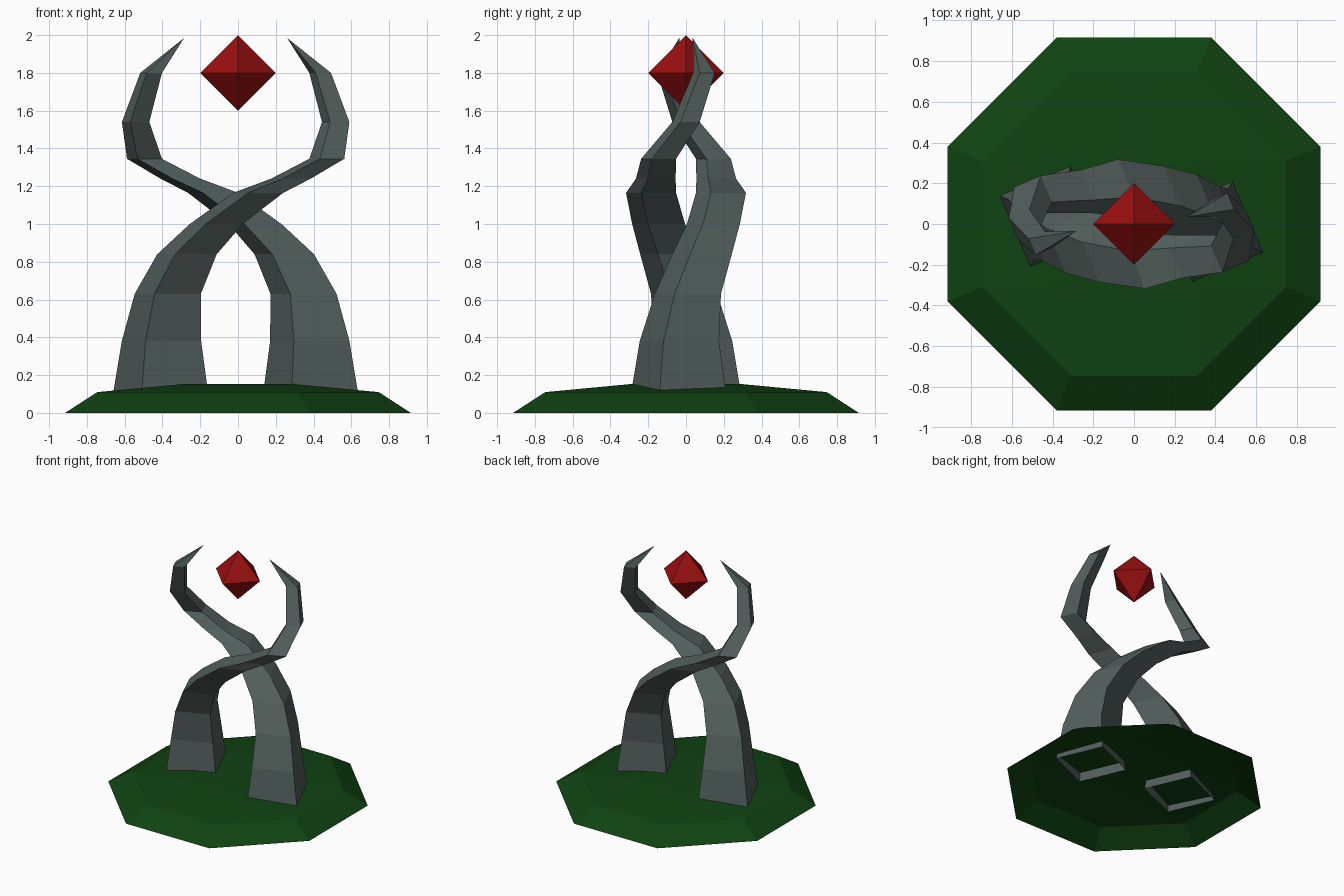
import bpy
import bmesh

cube = bpy.data.objects.get("Cube")
if cube:
    bpy.data.objects.remove(cube, do_unlink=True)


def make_material(name, rgb):
    mat = bpy.data.materials.new(name)
    mat.use_nodes = True
    color = (*rgb, 1)
    mat.diffuse_color = color
    bsdf = mat.node_tree.nodes["Principled BSDF"]
    bsdf.inputs["Base Color"].default_value = color
    bsdf.inputs["Roughness"].default_value = 0.9
    return mat


def make_object(name, bm, mat):
    mesh = bpy.data.meshes.new(name)
    bm.to_mesh(mesh)
    bm.free()
    mesh.materials.append(mat)
    obj = bpy.data.objects.new(name, mesh)
    bpy.context.collection.objects.link(obj)
    return obj


def bridge(bm, lower, upper):
    n = len(lower)
    for i in range(n):
        j = (i + 1) % n
        bm.faces.new((lower[i], lower[j], upper[j], upper[i]))


grass = make_material("dark green", (0.005, 0.055, 0.006))
stone = make_material("stone grey", (0.085, 0.115, 0.108))
ruby = make_material("deep red", (0.32, 0.005, 0.005))


# Faceted mound, open underneath
def octagon(bm, far, near, z):
    pts = [(far, -near), (far, near), (near, far), (-near, far)]
    pts += [(-x, -y) for x, y in pts]
    return [bm.verts.new((x, y, z)) for x, y in pts]


bm = bmesh.new()
rim = octagon(bm, 0.915, 0.38, 0)
shoulder = octagon(bm, 0.745, 0.31, 0.11)
bridge(bm, rim, shoulder)
crown = [bm.verts.new((x, y, 0.152))
         for x, y in ((0.3, -0.3), (0.3, 0.3), (-0.3, 0.3), (-0.3, -0.3))]
bm.faces.new(crown)
for i in range(4):
    a, b, c = (shoulder[(2 * i + k) % 8] for k in range(3))
    bm.faces.new((a, b, crown[(i + 1) % 4], crown[i]))
    bm.faces.new((b, c, crown[(i + 1) % 4]))
make_object("grass_mound", bm, grass)

# Twisting horns: level square sections as (x, y, z, width)
SECTIONS = [
    (-0.41, 0.04, 0.08, 0.51), (-0.405, 0.035, 0.38, 0.42),
    (-0.372, -0.01, 0.63, 0.35), (-0.27, -0.085, 0.84, 0.315),
    (-0.115, -0.145, 1.0, 0.28), (0.107, -0.185, 1.165, 0.265),
    (0.28, -0.16, 1.24, 0.21), (0.47, -0.145, 1.345, 0.185),
    (0.517, 0.0, 1.54, 0.145), (0.435, 0.095, 1.8, 0.115),
]
TIP = (0.26, 0.035, 1.985)
CORNERS = [(-0.2, -0.5), (0.5, -0.2), (0.2, 0.5), (-0.5, 0.2)]


def make_horn(name, turn):
    # A half turn about the shared axis gives the second horn
    def place(x, y, z):
        return (turn * (x + 0.0125) - 0.0125, turn * y, z)

    bm = bmesh.new()
    rings = [[bm.verts.new(place(x + w * u, y + w * v, z)) for u, v in CORNERS]
             for x, y, z, w in SECTIONS]
    for lower, upper in zip(rings, rings[1:]):
        bridge(bm, lower, upper)
    tip = bm.verts.new(place(*TIP))
    for i in range(4):
        bm.faces.new((rings[-1][i], rings[-1][(i + 1) % 4], tip))
    make_object(name, bm, stone)


make_horn("front_horn", 1)
make_horn("back_horn", -1)

# Floating octahedral crystal
bm = bmesh.new()
R, Z = 0.2, 1.8
belt = [bm.verts.new((x, y, Z)) for x, y in ((R, 0), (0, R), (-R, 0), (0, -R))]
top, bottom = bm.verts.new((0, 0, Z + R)), bm.verts.new((0, 0, Z - R))
for i in range(4):
    a, b = belt[i], belt[(i + 1) % 4]
    bm.faces.new((a, b, top))
    bm.faces.new((b, a, bottom))
make_object("floating_crystal", bm, ruby)
